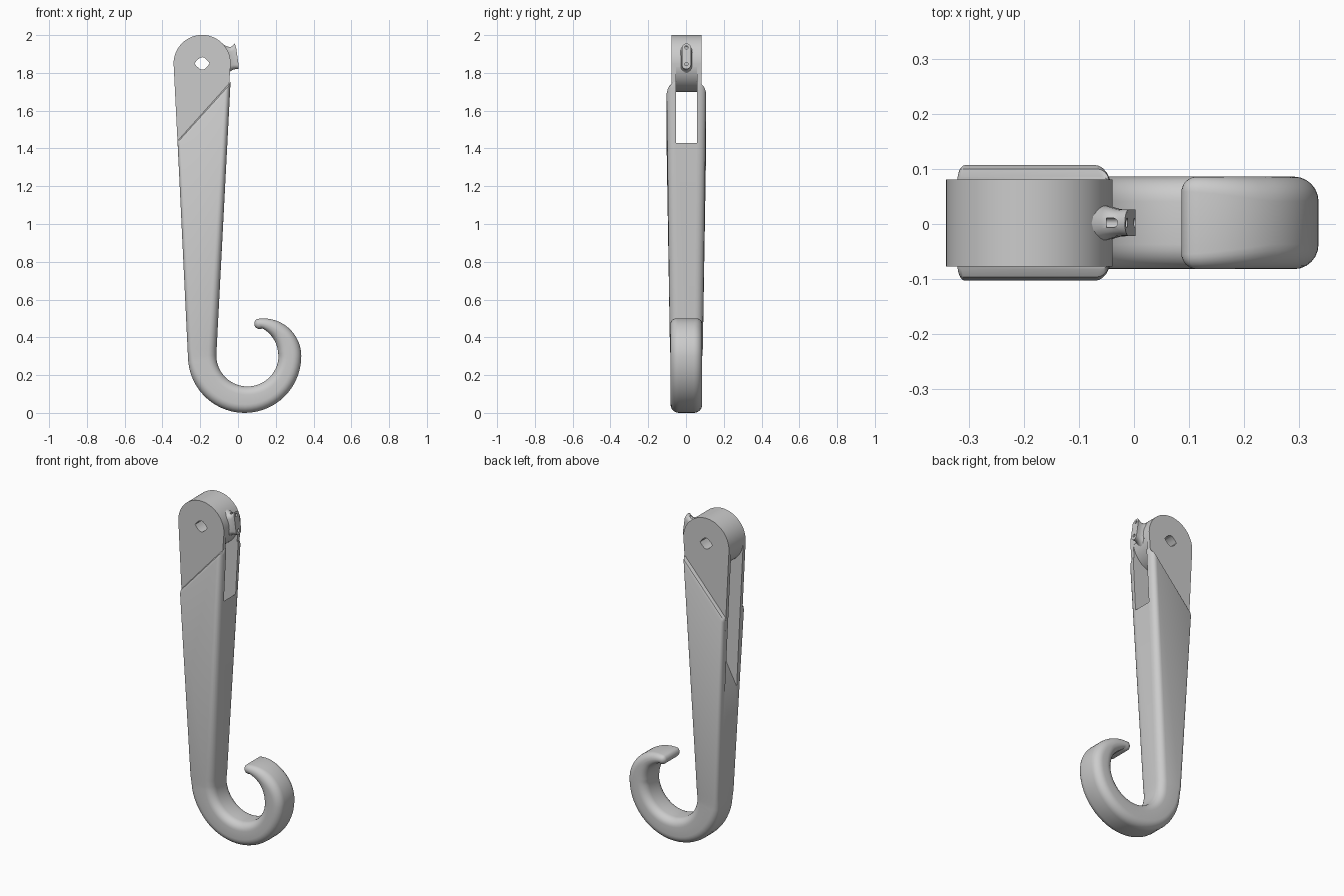
import bpy, bmesh
from math import sin, cos, radians, pi
from mathutils import Vector

if "Cube" in bpy.data.objects:
    bpy.data.objects.remove(bpy.data.objects["Cube"])

YC = 0.002  # slight sideways offset of the whole mid-plane


def finish(name, bm):
    bmesh.ops.recalc_face_normals(bm, faces=bm.faces)
    me = bpy.data.meshes.new(name)
    bm.to_mesh(me)
    bm.free()
    ob = bpy.data.objects.new(name, me)
    bpy.context.collection.objects.link(ob)
    return ob


def loft(name, rings):
    bm = bmesh.new()
    vs = [[bm.verts.new(p) for p in r] for r in rings]
    n = len(rings[0])
    for a, b in zip(vs, vs[1:]):
        for i in range(n):
            j = (i + 1) % n
            bm.faces.new((a[i], a[j], b[j], b[i]))
    bm.faces.new(vs[0])
    bm.faces.new(vs[-1])
    return finish(name, bm)


def plate(name, pts, h):
    return loft(name, [[(x, YC + y, z) for x, z in pts] for y in (-h, h)])


def arc(cx, cz, r, a0, a1, n):
    return [(cx + r * cos(radians(a0 + (a1 - a0) * i / n)),
             cz + r * sin(radians(a0 + (a1 - a0) * i / n))) for i in range(n + 1)]


def section(left, right, h, rl, rr, k=6):
    """Rounded rectangle spanning left->right in XZ and +-h in Y."""
    L, R = Vector(left), Vector(right)
    w = (R - L).length
    u = (R - L) / w
    rl, rr = min(rl, w * .48), min(rr, w * .48)
    out = []
    for a0, uc, vs, r in ((0, w - rr, 1, rr), (90, rl, 1, rl),
                          (180, rl, -1, rl), (270, w - rr, -1, rr)):
        for i in range(k + 1):
            a = radians(a0 + 90 * i / k)
            p = L + u * (uc + r * cos(a))
            out.append((p.x, YC + vs * (h - r) + r * sin(a), p.y))
    return out


def cut(ob, *cutters):
    bpy.context.view_layer.objects.active = ob
    for c in cutters:
        m = ob.modifiers.new("cut", 'BOOLEAN')
        m.operation, m.solver, m.object = 'DIFFERENCE', 'EXACT', c
        bpy.ops.object.modifier_apply(modifier=m.name)


# Tapered handle: slanted, bevelled top end running down into the hook
rings = [section((-.320, 1.440), (-.040, 1.752), .084, .012, .03),
         section((-.320, 1.432), (-.040, 1.742), .098, .015, .04),
         section((-.319, 1.415), (-.041, 1.722), .105, .02, .045),
         section((-.267, .34), (-.113, .34), .087, .025, .045)]

# Hook: lower half turn, then the tighter curl
outer = arc(.035, .3, .3, 180, 360, 28) + arc(.135, .3, .2, 0, 100, 18)[1:]
inner = arc(.05, .305, .165, 180, 360, 28) + arc(.05, .305, .163, 0, 61, 18)[1:]
for i, (o, p) in enumerate(zip(outer, inner)):
    rings.append(section(o, p, .084, min(.045, .03 + i * .003), .045))

# Rounded hook tip
o, p = Vector(outer[-1]), Vector(inner[-1])
mid, half = (o + p) / 2, (o - p) / 2
d = Vector((-half.y, half.x)).normalized()
for a in (20, 40, 60, 75, 86):
    s, c = sin(radians(a)), cos(radians(a))
    m = mid + d * half.length * s
    rings.append(section(m + half * c, m - half * c, .084 - .028 * (1 - c), .045, .045))
body = loft("hook_handle", rings)

# Head: round-topped plate, plus the solid pivot barrel left standing in the slot
head = plate("head_plate", arc(-.19, 1.85, .151, 0, 180, 40)
             + [(-.306, 1.15), (-.09, 1.15)], .079)
barrel = plate("pivot_barrel", arc(-.19, 1.85, .15, 0, 354.375, 63), .0785)

# Slot through the handle with a sloping floor
slot = plate("slot_cutter", [(-.6, .40), (.0, 1.536), (.0, 1.83), (-.6, 1.83)], .056)
hole = plate("hole_cutter", [(-.19 + x, 1.85 + z) for x, z in (
    (.04, 0), (.03, .014), (.012, .03), (0, .033), (-.012, .03), (-.03, .014),
    (-.04, 0), (-.03, -.014), (-.012, -.03), (0, -.033), (.012, -.03), (.03, -.014))], .3)
cut(body, slot)
cut(head, slot, hole)
cut(barrel, hole)


# Flared cord lug on the side of the head
def pill(x, w, z0, z1, bend, k=10):
    out = []
    for a0, zc in ((0, z1 - w), (180, z0 + w)):
        for i in range(k + 1):
            a = radians(a0 + 180 * i / k)
            z = zc + w * sin(a)
            out.append((x - bend * max(0, z - 1.89), YC + w * cos(a), z))
    return out


lug = loft("cord_lug", [pill(-.10, .056, 1.76, 1.965, .3), pill(-.066, .043, 1.775, 1.955, .3),
                        pill(-.045, .031, 1.805, 1.94, .3), pill(-.025, .025, 1.818, 1.938, .3),
                        pill(-.012, .024, 1.82, 1.945, .3), pill(.003, .024, 1.82, 1.956, .3)])
drills = []
for z in (1.847, 1.935):
    drills.append(loft("drill_cutter", [[(x, YC + .009 * cos(i * pi / 8), z + .009 * sin(i * pi / 8))
                                         for i in range(16)] for x in (-.05, .1)]))
cut(lug, *drills)

for c in [slot, hole] + drills:
    bpy.data.objects.remove(c)

# Smooth shading with crisp edges
bpy.ops.object.select_all(action='DESELECT')
for ob in (body, head, barrel, lug):
    ob.select_set(True)
bpy.context.view_layer.objects.active = body
bpy.ops.object.shade_smooth_by_angle(angle=radians(35))
